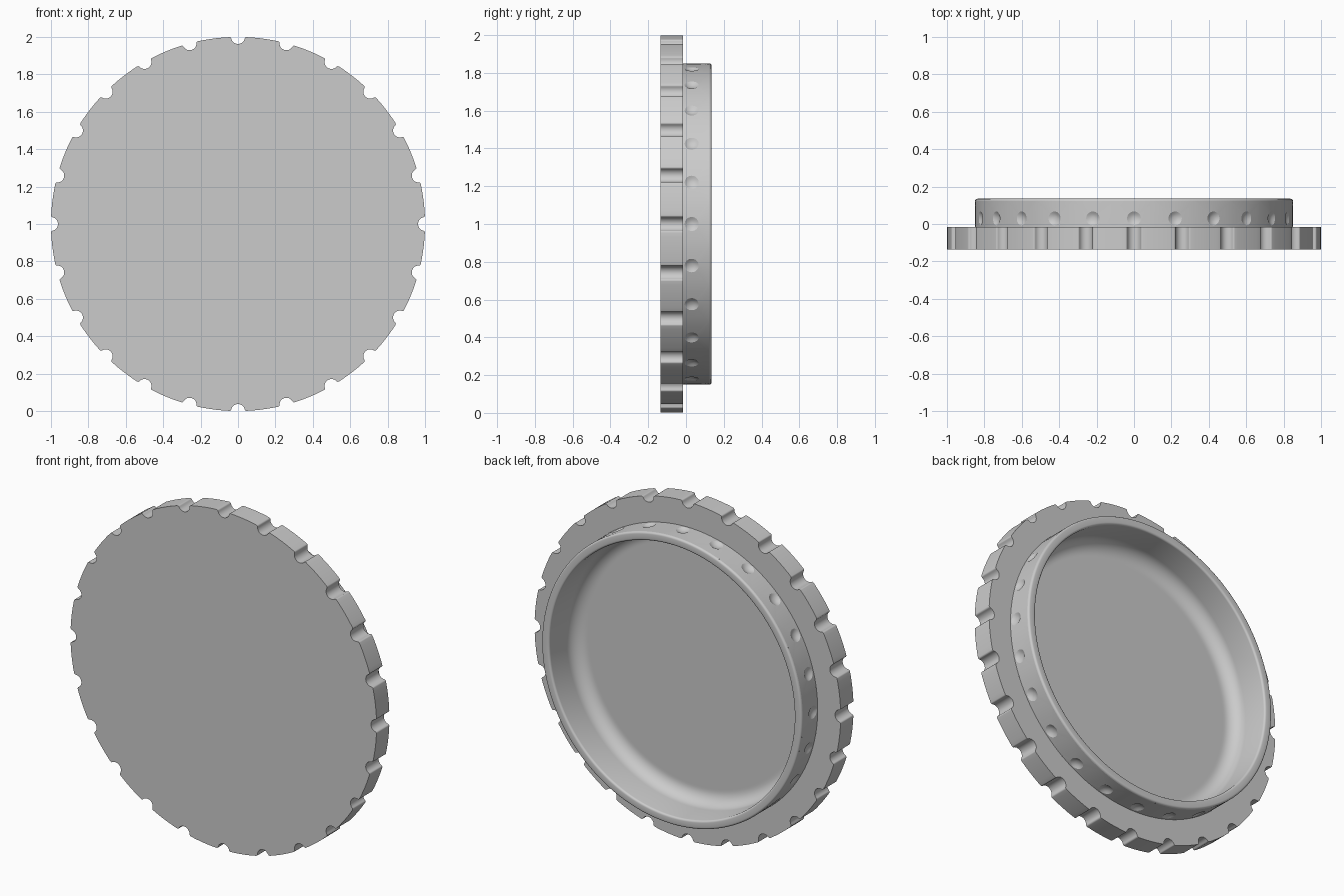
import bpy, bmesh, math

cube = bpy.data.objects.get("Cube")
if cube:
    bpy.data.objects.remove(cube, do_unlink=True)

COUNT = 24                    # notches and dimples around the cap
STEP = math.tau / COUNT
NOTCH, ROUND = 0.037, 0.01    # notch radius and rounding of its corners
WALL = 0.85                   # collar radius
FRONT, BACK = -0.135, -0.015  # grip plate
LIP = 0.123                   # start of the lip rounding
FLOOR, FILLET = -0.105, 0.08  # dish floor and its fillet

grey = bpy.data.materials.new("plain_grey")
grey.use_nodes = True
colour = (0.6, 0.6, 0.6, 1)
grey.diffuse_color = colour
grey.node_tree.nodes["Principled BSDF"].inputs["Base Color"].default_value = colour


def make_object(name, bm):
    mesh = bpy.data.meshes.new(name)
    bm.to_mesh(mesh)
    bm.free()
    mesh.materials.append(grey)
    obj = bpy.data.objects.new(name, mesh)
    bpy.context.collection.objects.link(obj)
    bpy.ops.object.select_all(action='DESELECT')
    obj.select_set(True)
    bpy.context.view_layer.objects.active = obj
    bpy.ops.object.shade_smooth_by_angle(angle=math.radians(25))


def point(bm, r, a, y):
    return bm.verts.new((r * math.cos(a), y, 1 + r * math.sin(a)))


def bridge(bm, low, high):
    """Band of outward faces between two closed rings."""
    for i in range(len(low)):
        j = (i + 1) % len(low)
        bm.faces.new((low[i], high[i], high[j], low[j]))


def arc(cx, cy, radius, start, end, steps):
    """Points on an arc, angles in degrees."""
    angles = [math.radians(start + (end - start) * i / steps) for i in range(steps + 1)]
    return [(cx + radius * math.cos(a), cy + radius * math.sin(a)) for a in angles]


# Half a notch: rounded corner, then the round hollow down to its deepest point
inset = 1 - ROUND
half = math.acos((inset ** 2 + 1 - (NOTCH + ROUND) ** 2) / (2 * inset))
cx, cz = inset * math.cos(half), inset * math.sin(half)
corner = arc(cx, cz, ROUND, math.degrees(half), math.degrees(math.atan2(-cz, 1 - cx)), 5)
hollow = arc(1, 0, NOTCH, math.degrees(math.atan2(cz, cx - 1)), 180, 8)
side = [(math.hypot(x, z), math.atan2(z, x)) for x, z in corner + hollow[1:-1]]

# Rim outline as (radius, angle): a notch, then a stretch of rim, repeated
sector = [(r, -a) for r, a in side] + [(1 - NOTCH, 0)] + side[::-1]
sector += [(1, half + (STEP - 2 * half) * i / 8) for i in range(1, 8)]
outline = [(r, a + n * STEP) for n in range(COUNT) for r, a in sector]

# Grip plate: flat front, notched rim and the step back to the collar
bm = bmesh.new()
front = [point(bm, r, a, FRONT) for r, a in outline]
back = [point(bm, r, a, BACK) for r, a in outline]
step = [point(bm, WALL, a, BACK) for r, a in outline]
bm.faces.new(front)
bridge(bm, front, back)
bridge(bm, back, step)
make_object("grip_plate", bm)

# Dish: rounded lip, inner wall, fillet and flat floor
inner = 0.80 - FILLET
profile = arc(WALL - 0.012, LIP, 0.012, 0, 90, 4)
profile += arc(0.812, LIP, 0.012, 90, 180, 4)
profile += arc(inner, FLOOR + FILLET, FILLET, 0, -90, 10)
profile += [(inner - 0.01, FLOOR), (inner - 0.02, FLOOR)]
bm = bmesh.new()
rings = [[point(bm, r, math.tau * i / 384, y) for i in range(384)] for r, y in profile]
for low, high in zip(rings, rings[1:]):
    bridge(bm, low, high)
bm.faces.new(rings[-1][::-1])
make_object("lip_and_dish", bm)

# Collar wall: one dimpled patch per sector, welded together
DIMPLE, DEPTH, MIDDLE = 0.037, 0.013, 0.03
width = WALL * STEP / 2
corners = [math.atan2(y - MIDDLE, s * width) for s in (1, -1) for y in (BACK, LIP)]
rays = sorted([math.tau * (i + 0.5) / 72 - math.pi for i in range(72)] + corners)

bm = bmesh.new()
for n in range(COUNT):
    rings = []
    for f in (0.25, 0.5, 0.75, 1, 1.5, 2):
        ring = []
        for ray in rays:
            u, v = math.cos(ray), math.sin(ray)
            edge = min(width / abs(u), ((LIP if v > 0 else BACK) - MIDDLE) / v)
            dist = DIMPLE * f if f <= 1 else DIMPLE + (edge - DIMPLE) * (f - 1)
            depth = DEPTH * max(0, 1 - f * f)
            ring.append(point(bm, WALL - depth, n * STEP + dist * u / WALL, MIDDLE + dist * v))
        rings.append(ring)
    for small, large in zip(rings, rings[1:]):
        bridge(bm, large, small)
    bm.faces.new(rings[0][::-1])
bmesh.ops.remove_doubles(bm, verts=bm.verts, dist=0.00002)
make_object("dimpled_collar", bm)
